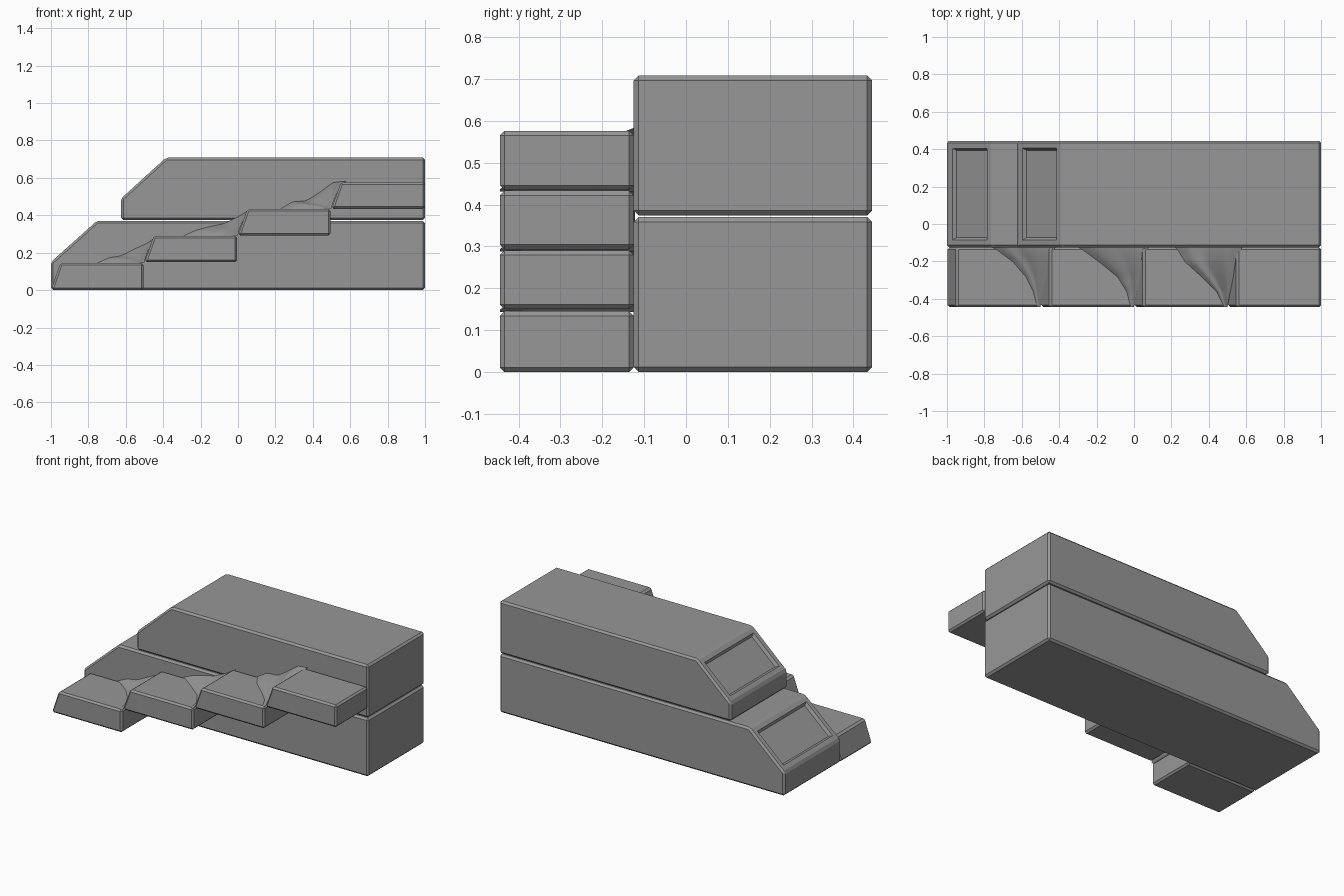
import bpy, bmesh
from mathutils import Vector

if "Cube" in bpy.data.objects:
    bpy.data.objects.remove(bpy.data.objects["Cube"])

# One dark grey for the whole model
GREY = bpy.data.materials.new("dark_grey")
GREY.diffuse_color = (0.31, 0.31, 0.31, 1)
GREY.use_nodes = True
GREY.node_tree.nodes["Principled BSDF"].inputs["Base Color"].default_value = GREY.diffuse_color


def finish(bm, name):
    bmesh.ops.recalc_face_normals(bm, faces=bm.faces)
    mesh = bpy.data.meshes.new(name)
    bm.to_mesh(mesh)
    bm.free()
    mesh.materials.append(GREY)
    obj = bpy.data.objects.new(name, mesh)
    bpy.context.collection.objects.link(obj)
    return obj


def block(name, profile, y0, y1, bevel=0.012, window=False):
    # Side profile (x, z) extruded along y, with chamfered edges
    bm = bmesh.new()
    face = bm.faces.new([bm.verts.new((x, y0, z)) for x, z in profile])
    ext = bmesh.ops.extrude_face_region(bm, geom=[face])["geom"]
    bmesh.ops.translate(bm, vec=(0, y1 - y0, 0),
                        verts=[g for g in ext if isinstance(g, bmesh.types.BMVert)])
    bmesh.ops.recalc_face_normals(bm, faces=bm.faces)
    bmesh.ops.bevel(bm, geom=bm.edges[:], offset=bevel, segments=1,
                    affect='EDGES', profile=0.5)
    bmesh.ops.recalc_face_normals(bm, faces=bm.faces)
    if window:
        # Recessed panel on the sloped nose
        slope = Vector((-0.68, 0, 0.73))
        nose = max((f for f in bm.faces if f.normal.dot(slope) > 0.98),
                   key=lambda f: f.calc_area())
        bmesh.ops.inset_region(bm, faces=[nose], thickness=0.028, use_even_offset=True)
        bmesh.ops.inset_region(bm, faces=[nose], thickness=0.012, depth=-0.018,
                               use_even_offset=True)
    return finish(bm, name)


# Two stacked main volumes with sloped noses
block("lower_volume", [(-1, 0), (1, 0), (1, 0.37), (-0.755, 0.37), (-1, 0.15)],
      -0.125, 0.445, window=True)
block("upper_volume", [(-0.625, 0.374), (1, 0.374), (1, 0.708), (-0.385, 0.708), (-0.625, 0.49)],
      -0.125, 0.445, window=True)

# Four rising steps along the front
STEPS = [(-1, 0, 0.145), (-0.5, 0.15, 0.29), (0, 0.293, 0.433), (0.5, 0.435, 0.576)]
for i, (x, z0, z1) in enumerate(STEPS):
    right = x + (0.5 if i == 3 else 0.495)
    block(f"step_{i + 1}", [(x, z0), (right, z0), (right, z1), (x + 0.05, z1)],
          -0.445, -0.125, bevel=0.011)


def sample(points, t):
    # Linear lookup in a short list of evenly spaced values
    p = t * (len(points) - 1)
    k = min(int(p), len(points) - 2)
    return points[k] + (points[k + 1] - points[k]) * (p - k)


def drape(name, toe, rise, step_x, base):
    # Soft mound easing one step up into the next, highest along the wall
    bm = bmesh.new()
    nu, nv = 16, 16
    rows = []
    for j in range(nv + 1):
        v = j / nv
        x0, x1 = sample(toe, v), step_x + 0.08 * (1 - v ** 0.7)
        h = 0.147 * (1 - v) ** 0.8 + 0.006
        rows.append([bm.verts.new((x0 + (x1 - x0) * i / nu, -0.122 - 0.322 * v,
                                   base - 0.002 + h * sample(rise, i / nu)))
                     for i in range(nu + 1)])
    for a, b in zip(rows, rows[1:]):
        for i in range(nu):
            bm.faces.new((a[i], a[i + 1], b[i + 1], b[i]))
    obj = finish(bm, name)
    for f in obj.data.polygons:
        f.use_smooth = True
    if sum(f.normal.z for f in obj.data.polygons) < 0:
        obj.data.flip_normals()


# Mounds between the steps
drape("mound_1", [-0.76, -0.65, -0.58, -0.54, -0.52], [0, 0.2, 0.27, 0.5, 0.7, 1.0], -0.5, 0.145)
drape("mound_2", [-0.3, -0.19, -0.09, -0.04, -0.02], [0, 0.22, 0.35, 0.45, 0.7, 1.0], 0, 0.29)
drape("mound_3", [0.22, 0.27, 0.36, 0.44, 0.48], [0, 0.28, 0.3, 0.6, 0.95, 1.0], 0.5, 0.433)
